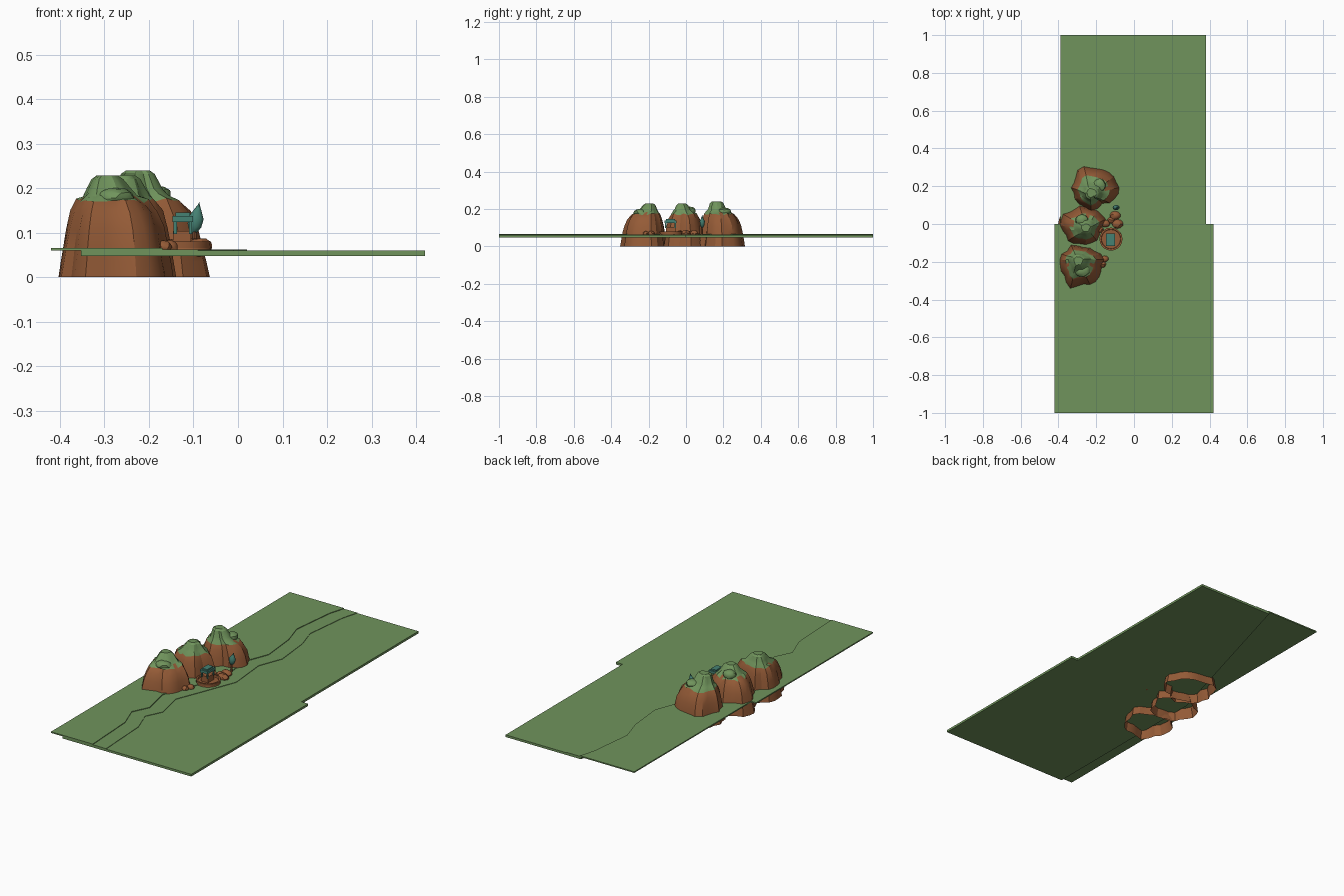
import bpy, bmesh, math, random
from mathutils import Vector, Matrix

if "Cube" in bpy.data.objects:
    bpy.data.objects.remove(bpy.data.objects["Cube"])

random.seed(4)

def mat(name, col):
    m = bpy.data.materials.new(name)
    m.diffuse_color = (*col, 1)
    m.use_nodes = True
    m.node_tree.nodes["Principled BSDF"].inputs["Base Color"].default_value = m.diffuse_color
    return m

GREEN = mat("grass green", (0.162, 0.296, 0.107))
BROWN = mat("rock brown", (0.30, 0.105, 0.038))
TEAL = mat("teal", (0.06, 0.22, 0.17))

def finish(name, bm, mats, smooth=None):
    bmesh.ops.recalc_face_normals(bm, faces=bm.faces[:])
    me = bpy.data.meshes.new(name)
    bm.to_mesh(me)
    bm.free()
    for m in mats:
        me.materials.append(m)
    ob = bpy.data.objects.new(name, me)
    bpy.context.collection.objects.link(ob)
    if smooth:
        bpy.context.view_layer.objects.active = ob
        ob.select_set(True)
        bpy.ops.object.shade_smooth_by_angle(angle=math.radians(smooth))
        ob.select_set(False)
    return ob

def slab(name, left, right, z0, z1):
    """Flat plate between a left and a right border, both running front to back."""
    bm = bmesh.new()
    f = bm.faces.new([bm.verts.new((x, y, z0)) for x, y in left + right[::-1]])
    r = bmesh.ops.extrude_face_region(bm, geom=[f], use_keep_orig=True)
    for v in r["geom"]:
        if isinstance(v, bmesh.types.BMVert):
            v.co.z = z1
    bmesh.ops.triangulate(bm, faces=[g for g in bm.faces if len(g.verts) > 4])
    finish(name, bm, [GREEN])

# Terraced ground: bank, winding stream strip, and lower meadow
bank = [(-.17, -1), (-.186, -.70), (-.23, -.58), (-.186, -.49), (-.22, -.33), (-.16, -.18),
        (-.09, 0), (-.11, .22), (-.06, .35), (-.08, .55), (-.117, .67), (-.09, .91), (-.065, 1)]
shore = [(x + .08, y) for x, y in bank]
west = [(-.42, -1), (-.42, 0), (-.39, 0), (-.39, 1)]
east = [(.42, -1), (.42, 0), (.38, 0), (.38, 1)]
slab("upper_bank", west, bank, .0595, .066)
slab("stream_strip", [(x - .01, y) for x, y in bank], shore, .0590, .0625)
slab("lower_meadow", [(-.352, -1), (-.352, 0), (-.07, 1)], east, .048, .060)

def crag(name, c, rx, ry, peak, top, seed):
    """Open-bottomed ridged rock rising to an offset grassy peak."""
    rnd = random.Random(seed)
    n = 22
    p1, p2, p3 = [rnd.uniform(0, 6.28) for _ in range(3)]
    jit = [rnd.uniform(-.05, .05) for _ in range(n)]
    # height, radius factor, shift towards the peak
    prof = [(0, 1.07, 0), (.035, 1.02, 0), (.07, .97, .02), (.11, .90, .08), (.145, .80, .2),
            (.172, .66, .4), (.186, .50, .65), (.200, .40, .85), (top - .008, .29, 1), (top, .20, 1)]
    bm = bmesh.new()
    rings = []
    for z, k, s in prof:
        cx, cy = c[0] + (peak[0] - c[0]) * s, c[1] + (peak[1] - c[1]) * s
        ring = []
        for i in range(n):
            a = 2 * math.pi * i / n
            w = 1 + .06 * math.sin(3 * a + p1) + .06 * math.sin(5 * a + p2 + z * 4) \
                + .04 * math.sin(8 * a + p3) + jit[i]
            dz = rnd.uniform(-.006, .006) if .05 < z < .19 else 0
            ring.append(bm.verts.new((cx + rx * k * w * math.cos(a),
                                      cy + ry * k * w * math.sin(a), z + dz)))
        rings.append(ring)
    for a, b in zip(rings, rings[1:]):
        for i in range(n):
            j = (i + 1) % n
            bm.faces.new((a[i], a[j], b[j], b[i]))
    bm.faces.new(rings[-1])
    for f in bm.faces:
        f.material_index = 1 if f.calc_center_median().z > .176 else 0
    finish(name, bm, [BROWN, GREEN], 25)

crag("front_crag", (-.280, -.222), .118, .112, (-.295, -.195), .228, 1)
crag("middle_crag", (-.272, -.008), .114, .104, (-.255, -.02), .228, 2)
crag("back_crag", (-.208, .192), .125, .112, (-.225, .165), .240, 3)

def lump(name, loc, size, m, taper=0, tilt=0):
    """Faceted blob; taper pulls the top to a point."""
    bm = bmesh.new()
    bmesh.ops.create_icosphere(bm, subdivisions=2, radius=1)
    for v in bm.verts:
        v.co *= random.uniform(.93, 1.07) if not taper else 1
        if taper and v.co.z > 0:
            q = 1 - taper * v.co.z
            v.co.x *= q
            v.co.y *= q
    M = Matrix.Translation(loc) @ Matrix.Rotation(tilt, 4, 'Y') @ Matrix.Diagonal((*size, 1))
    bmesh.ops.transform(bm, matrix=M, verts=bm.verts[:])
    finish(name, bm, [m], 30)

# Grassy shoulders beside the peaks
lump("front_shoulder", (-.275, -.245, .178), (.042, .035, .023), GREEN)
lump("middle_shoulder", (-.275, .02, .188), (.036, .032, .025), GREEN)
lump("back_shoulder", (-.182, .205, .186), (.034, .036, .021), GREEN)

# Loose boulders at the foot of the crags
for i, (x, y, r) in enumerate([(-.10, .045, .028), (-.088, .0, .030), (-.15, .002, .024),
                               (-.185, -.03, .024), (-.155, -.185, .021), (-.168, -.215, .020),
                               (-.12, .02, .020)]):
    lump(f"boulder_{i + 1}", (x, y, .068), (r, r * .8, r * .7), BROWN)

def cyl(name, loc, r1, r2, h, m, n=16):
    bm = bmesh.new()
    bmesh.ops.create_cone(bm, cap_ends=True, segments=n, radius1=r1, radius2=r2, depth=h,
                          matrix=Matrix.Translation(loc))
    finish(name, bm, [m], 30)

def box(name, loc, size, m):
    bm = bmesh.new()
    bmesh.ops.create_cube(bm, size=1, matrix=Matrix.Translation(loc) @ Matrix.Diagonal((*size, 1)))
    finish(name, bm, [m])

# Round platform with a rim and a small roofed shelter
PX, PY = -.122, -.08
cyl("platform", (PX, PY, .066), .062, .058, .012, BROWN, 20)
bm = bmesh.new()
prof = [(.060, .066), (.061, .080), (.052, .080), (.050, .070)]
rings = [[bm.verts.new((PX + r * math.cos(i * math.pi / 10), PY + r * math.sin(i * math.pi / 10), z))
          for i in range(20)] for r, z in prof]
for a, b in zip(rings, rings[1:]):
    for i in range(20):
        j = (i + 1) % 20
        bm.faces.new((a[i], a[j], b[j], b[i]))
finish("platform_rim", bm, [BROWN], 30)
box("shelter_base", (PX - .004, PY, .087), (.040, .052, .034), BROWN)
for sx in (-1, 1):
    for sy in (-1, 1):
        box("shelter_post", (PX - .002 + sx * .017, PY - .003 + sy * .025, .112), (.007, .007, .03), TEAL)
box("shelter_roof", (PX - .002, PY - .003, .131), (.046, .066, .014), TEAL)
box("shelter_roof_cap", (PX - .002, PY - .003, .141), (.032, .050, .008), TEAL)

# Leaf-shaped tree
cyl("tree_trunk", (-.098, .085, .085), .006, .004, .05, BROWN, 8)
lump("tree_leaf", (-.094, .087, .133), (.018, .014, .037), TEAL, .95, .2)
